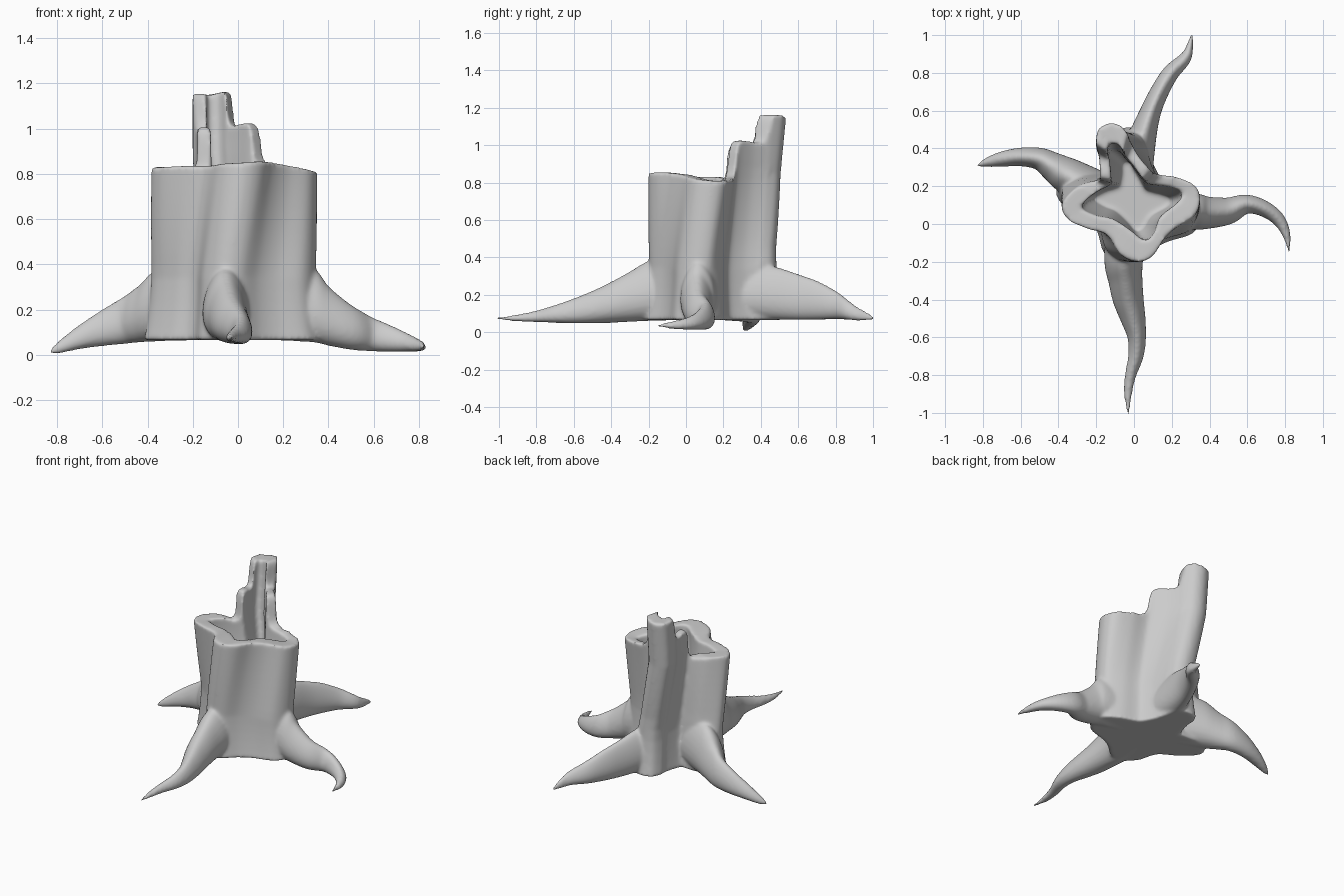
import bpy, bmesh, math
from mathutils import Vector

if "Cube" in bpy.data.objects:
    bpy.data.objects.remove(bpy.data.objects["Cube"])


def spline(pts, steps, closed=False):
    """Catmull-Rom resampling of points of any dimension."""
    n, out = len(pts), []
    for i in range(n if closed else n - 1):
        idx = [i - 1, i, i + 1, i + 2]
        idx = [k % n for k in idx] if closed else [min(max(k, 0), n - 1) for k in idx]
        a, b, c, d = (pts[k] for k in idx)
        for s in range(steps):
            t = s / steps
            out.append([0.5 * (2 * q + (r - p) * t + (2 * p - 5 * q + 4 * r - u) * t * t
                               + (3 * q - p - 3 * r + u) * t ** 3)
                        for p, q, r, u in zip(a, b, c, d)])
    if not closed:
        out.append(list(pts[-1]))
    return out


def loft(bm, rings):
    """Skin a stack of closed rings and fan both ends shut."""
    vr = [[bm.verts.new(p) for p in r] for r in rings]
    n = len(vr[0])
    for a, b in zip(vr, vr[1:]):
        for i in range(n):
            j = (i + 1) % n
            bm.faces.new((a[i], a[j], b[j], b[i]))
    for r, flip in ((vr[0], True), (vr[-1], False)):
        c = bm.verts.new(sum((v.co for v in r), Vector()) / n)
        for i in range(n):
            j = (i + 1) % n
            bm.faces.new((r[j], r[i], c) if flip else (r[i], r[j], c))


bm = bmesh.new()

# Trunk rim: outer x, y, inner x, y, rim height
rim = [(-.38, .10, -.27, .10, .83), (-.35, .02, -.265, .07, .83), (-.24, -.03, -.19, .04, .835),
       (-.14, -.06, -.11, .025, .835), (-.07, -.16, -.02, -.03, .845), (.02, -.20, .045, -.08, .85),
       (.10, -.17, .08, -.08, .855), (.16, -.08, .11, -.04, .85), (.22, -.02, .14, .04, .84),
       (.32, .05, .22, .11, .82), (.35, .14, .25, .15, .81), (.32, .22, .24, .19, .81),
       (.22, .265, .17, .21, .82), (.13, .275, .08, .22, .85), (.09, .29, .05, .24, 1.01),
       (.03, .36, 0, .31, 1.02), (-.01, .43, -.04, .36, 1.02), (-.03, .47, -.055, .38, 1.15),
       (-.07, .52, -.08, .42, 1.16), (-.13, .535, -.11, .43, 1.15), (-.19, .50, -.135, .42, 1.15),
       (-.20, .42, -.14, .38, 1.145), (-.185, .37, -.13, .35, 1.0), (-.18, .25, -.12, .24, 1.0),
       (-.20, .235, -.13, .21, .83), (-.30, .20, -.21, .16, .83)]
outline = spline(rim, 6, True)
CY, BASE, FLOOR = .13, .065, .5


def place(x, y, z, s=1.0):
    """Twist the trunk clockwise and pull its back lobe in toward the ground."""
    ang = -.29 * min(max((.85 - z) / .5, 0), 1)
    x, y = x * s, (y - CY) * s
    px = x * math.cos(ang) - y * math.sin(ang)
    py = x * math.sin(ang) + y * math.cos(ang)
    if py > 0:
        py *= 1 - .17 * min(max((1.15 - z) / .7, 0), 1)
    return Vector((px, py + CY, z))


rings = []
for k in range(15):
    f = k / 14
    ring = []
    for ox, oy, ix, iy, h in outline:
        z = BASE + (h - BASE) * f
        flare = 1 + .08 * (max(.38 - z, 0) / .3) ** 2
        ring.append(place(ox, oy, z, flare))
    rings.append(ring)
# Hollow inside the trunk
for k in range(9):
    f = k / 8
    rings.append([place(ix, iy, h + (FLOOR - h) * f, 1 - .25 * f ** 2)
                  for ox, oy, ix, iy, h in outline])
loft(bm, rings)

# Roots: centre x, y, half width, bottom z, top z
front_root = [(-.04, .0, .10, .065, .42), (-.055, -.19, .10, .06, .385), (-.045, -.3, .088, .055, .325),
              (-.03, -.4, .08, .05, .27), (-.005, -.5, .065, .047, .222), (.015, -.6, .048, .047, .182),
              (.01, -.7, .04, .05, .147), (-.018, -.8, .03, .053, .117), (-.032, -.9, .022, .058, .096),
              (-.03, -1.01, .005, .064, .08)]
right_root = [(.15, .09, .10, .065, .43), (.33, .065, .093, .055, .385), (.4, .06, .082, .04, .305),
              (.5, .07, .07, .022, .222), (.59, .105, .05, .015, .17), (.68, .085, .043, .012, .13),
              (.76, .03, .036, .013, .09), (.805, -.05, .024, .015, .065), (.822, -.15, .005, .025, .045)]
left_root = [(-.15, .16, .10, .065, .43), (-.34, .25, .095, .06, .39), (-.43, .305, .075, .055, .312),
             (-.5, .345, .058, .048, .262), (-.6, .355, .048, .038, .202), (-.7, .343, .04, .025, .135),
             (-.78, .325, .025, .008, .073), (-.83, .308, .006, 0, .03)]
back_root = [(.0, .3, .10, .065, .38), (.05, .48, .07, .065, .35), (.09, .6, .054, .065, .312),
             (.135, .7, .048, .066, .276), (.195, .8, .043, .068, .222), (.265, .87, .034, .066, .168),
             (.29, .92, .022, .06, .135), (.308, 1.01, .005, .062, .085)]

for root in (front_root, right_root, left_root, back_root):
    path = spline(root, 5)
    rings = []
    for i, (x, y, w, zb, zt) in enumerate(path):
        a, b = path[max(i - 1, 0)], path[min(i + 1, len(path) - 1)]
        side = Vector((a[1] - b[1], b[0] - a[0], 0)).normalized()
        ring = []
        for s in range(24):
            t = math.tau * s / 24
            u = w * math.cos(t) * (1 - .25 * math.sin(t))
            ring.append(Vector((x, y, (zb + zt) / 2 + (zt - zb) / 2 * math.sin(t))) + side * u)
        rings.append(ring)
    loft(bm, rings)

bmesh.ops.recalc_face_normals(bm, faces=bm.faces)
mesh = bpy.data.meshes.new("tree_stump")
bm.to_mesh(mesh)
bm.free()
stump = bpy.data.objects.new("tree_stump", mesh)
bpy.context.collection.objects.link(stump)

# Fuse trunk and roots into one skin and soften the joins
fuse = stump.modifiers.new("fuse", 'REMESH')
fuse.mode = 'VOXEL'
fuse.voxel_size = .01
fuse.use_smooth_shade = True
soften = stump.modifiers.new("soften", 'SMOOTH')
soften.factor = .5
soften.iterations = 10
